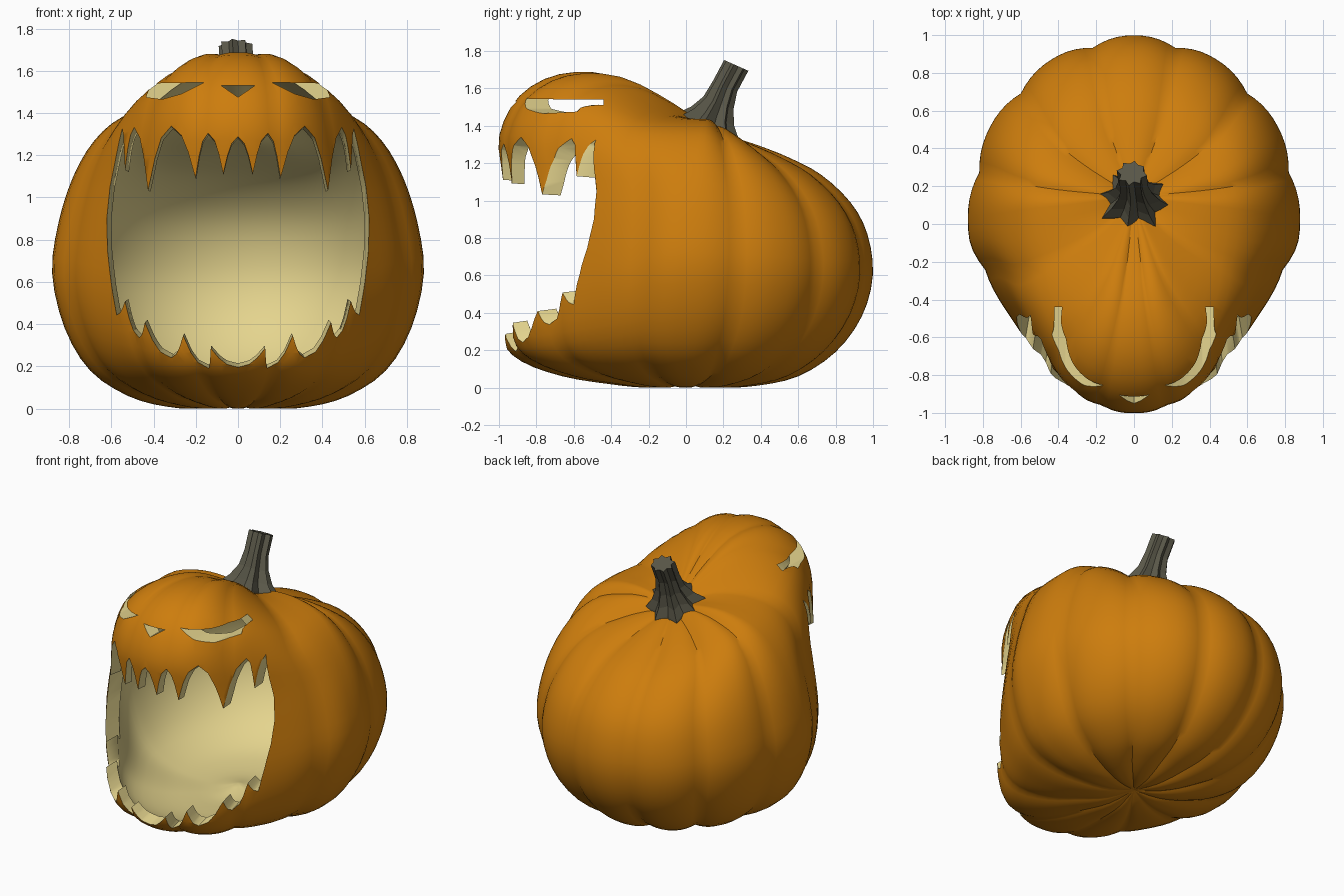
import bpy, bmesh, math
from mathutils import Vector

if "Cube" in bpy.data.objects:
    bpy.data.objects.remove(bpy.data.objects["Cube"])


def material(name, rgb):
    m = bpy.data.materials.new(name)
    m.diffuse_color = (*rgb, 1)
    m.use_nodes = True
    m.node_tree.nodes["Principled BSDF"].inputs["Base Color"].default_value = m.diffuse_color
    return m


ORANGE = material("orange_skin", (0.61, 0.205, 0.004))
CREAM = material("cream_flesh", (0.78, 0.66, 0.27))
STEM = material("dark_stem", (0.10, 0.095, 0.065))


def make_object(name, bm, mats):
    bmesh.ops.recalc_face_normals(bm, faces=bm.faces)
    me = bpy.data.meshes.new(name)
    bm.to_mesh(me)
    bm.free()
    for m in mats:
        me.materials.append(m)
    ob = bpy.data.objects.new(name, me)
    bpy.context.collection.objects.link(ob)
    return ob


def subtract(ob, cutter):
    cutter.hide_render = True
    mod = ob.modifiers.new("carve", 'BOOLEAN')
    mod.operation, mod.solver, mod.object = 'DIFFERENCE', 'EXACT', cutter
    bpy.ops.object.select_all(action='DESELECT')
    ob.select_set(True)
    bpy.context.view_layer.objects.active = ob
    bpy.ops.object.modifier_apply(modifier=mod.name)
    bpy.data.objects.remove(cutter)


def smoothstep(t):
    t = max(0.0, min(1.0, t))
    return t * t * (3 - 2 * t)


# Levels from bottom to top pole:
# axis y, back y, back z, side x, side z, front y, front z, front narrowing
LEVELS = [
    (0, 0, .03, 0, .03, 0, .03, .19),
    (0, .18, .0, .16, .0, -.20, .0, .19),
    (0, .38, .01, .34, .01, -.42, .02, .19),
    (0, .60, .06, .52, .06, -.66, .06, .19),
    (0, .80, .19, .70, .18, -.88, .14, .18),
    (.02, .94, .38, .82, .38, -.985, .26, .18),
    (.03, .999, .60, .88, .64, -.99, .50, .18),
    (.04, .97, .82, .85, .88, -.98, .85, .18),
    (.05, .88, .99, .78, 1.10, -.985, 1.12, .16),
    (.06, .72, 1.14, .68, 1.27, -.998, 1.35, .12),
    (.08, .55, 1.23, .55, 1.38, -.89, 1.56, .04),
    (.10, .40, 1.29, .37, 1.43, -.68, 1.675, 0),
    (.12, .28, 1.33, .20, 1.43, -.40, 1.67, 0),
    (.13, .20, 1.35, .08, 1.40, -.10, 1.53, 0),
    (.13, .13, 1.38, 0, 1.38, .13, 1.38, 0),
]
RIBS, PER_RIB, SUB = 12, 10, 3


def level(s):
    """Catmull-Rom interpolation between the levels."""
    i = min(int(s), len(LEVELS) - 2)
    t = s - i
    rows = [LEVELS[max(0, min(len(LEVELS) - 1, i + k))] for k in (-1, 0, 1, 2)]
    return [0.5 * (2 * b + (c - a) * t + (2 * a - 5 * b + 4 * c - d) * t * t
                   + (3 * b - a - 3 * c + d) * t ** 3) for a, b, c, d in zip(*rows)]


def skin_point(s, ang, inset):
    cy, yb, zb, xs, zs, yf, zf, narrow = level(s)
    c, sn = math.cos(ang), math.sin(ang)
    w = smoothstep(abs(sn))
    if sn >= 0:
        x, y, z = xs * c, cy + (yb - cy) * sn, zs + (zb - zs) * w
    else:
        # the front is fuller, most of all at the brow
        brow = smoothstep((s - 7.5) / 2)
        y = cy + (yf - cy) * abs(sn) ** (0.95 - 0.12 * brow)
        x = xs * math.copysign(abs(c) ** (0.93 - 0.03 * brow), c)
        x *= 1 - narrow * smoothstep((-sn - 0.08) / 0.55)
        z = zs + (zf - zs) * w
    centre = Vector((0, cy, 0.7))
    d = Vector((x, y, z)) - centre
    if inset:
        return centre + d * (1 - inset / d.length)
    # grooves between the ribs, fading out at the poles and on the front
    groove = (1 - abs(math.cos(RIBS / 2 * (ang - math.pi / 2)))) ** 1.3
    fade = min(1, math.hypot(x, y - cy) / 0.4)
    fade *= 1 - smoothstep(-sn / 0.7) * (0.35 + 0.3 * smoothstep((s - 6) / 3))
    p = centre + d * (1 - 0.036 * groove * fade)
    p.z = max(p.z, 0)
    return p


def ribbed_solid(name, inset=0, mat=0):
    bm = bmesh.new()
    n, top = RIBS * PER_RIB, (len(LEVELS) - 1) * SUB
    rings = [[bm.verts.new(skin_point(j / SUB, 2 * math.pi * i / n, inset)) for i in range(n)]
             for j in range(1, top)]
    for a, b in zip(rings, rings[1:]):
        for i in range(n):
            k = (i + 1) % n
            bm.faces.new((a[i], a[k], b[k], b[i]))
    for ring, s in ((rings[0], 0), (rings[-1], len(LEVELS) - 1)):
        pole = bm.verts.new(skin_point(s, 0, inset))
        for i in range(n):
            bm.faces.new((pole, ring[i], ring[(i + 1) % n]))
    for f in bm.faces:
        f.material_index = mat
    return make_object(name, bm, [ORANGE, CREAM])


# Pumpkin skin, hollowed by a smooth inner solid
pumpkin = ribbed_solid("pumpkin")
subtract(pumpkin, ribbed_solid("hollow_cutter", 0.085, 1))


# Face cutter: mouth with teeth, eyes and nose as tapering prisms along y
def toothed(points):
    """Alternating gap and tooth tip points, with rounded gaps."""
    out = []
    for i, (a, b) in enumerate(zip(points, points[1:])):
        gap, tip = (a, b) if i % 2 == 0 else (b, a)
        mids = [(gap[0] + u * (tip[0] - gap[0]), gap[1] + v * (tip[1] - gap[1]))
                for u, v in ((.42, .18), (.70, .5))]
        out += [a] + (mids if gap is a else mids[::-1])
    return out + [points[-1]]


upper = toothed([(0, 1.285), (.07, 1.11), (.14, 1.30), (.20, 1.09), (.31, 1.33),
                 (.42, 1.03), (.495, 1.335), (.535, 1.13), (.56, 1.335)])
cheek = [(.585, 1.18), (.608, 1.05), (.618, .9), (.61, .75), (.59, .6)]
lower = toothed([(.565, .45), (.525, .515), (.46, .345), (.43, .42), (.31, .25),
                 (.255, .355), (.14, .185), (.128, .29), (0, .19)])
half = upper + cheek + lower
mouth = half + [(-x, z) for x, z in reversed(half[1:-1])]
eye = [(.16, 1.545), (.41, 1.54), (.435, 1.475), (.36, 1.465), (.27, 1.49)]
nose = [(-.08, 1.53), (.08, 1.53), (0, 1.475)]

bm = bmesh.new()


def prism(outline, y0, y1, taper=0.0, zc=0.85):
    def section(y):
        verts = []
        for x, z in outline:
            skin_y = -0.98 + 0.48 * (abs(x) / 0.6) ** 1.7
            k = 1 - taper * (y - skin_y)
            verts.append(bm.verts.new((x * k, y, zc + (z - zc) * k)))
        return verts
    a, b = section(y0), section(y1)
    bm.faces.new(a)
    bm.faces.new(b[::-1])
    for i in range(len(a)):
        k = (i + 1) % len(a)
        bm.faces.new((a[i], b[i], b[k]))
        bm.faces.new((a[i], b[k], a[k]))


prism(mouth, -1.15, -0.29, 0.3)
prism(eye, -1.2, -0.44)
prism([(-x, z) for x, z in eye], -1.2, -0.44)
prism(nose, -1.2, -0.6)
for f in bm.faces:
    f.material_index = 1
subtract(pumpkin, make_object("face_cutter", bm, [ORANGE, CREAM]))
bpy.ops.object.shade_smooth_by_angle(angle=math.radians(40))

# Stem: ridged rings along a backward-leaning path (x, y, z, radius, ridge depth)
bm = bmesh.new()
sides, tilt = 16, math.radians(24)
rings = []
for x, y, z, r, star in [(0, .115, 1.35, .185, .13), (0, .125, 1.40, .165, .14),
                         (0, .145, 1.45, .12, .13), (0, .175, 1.52, .085, .11),
                         (-.004, .21, 1.61, .07, .09), (-.012, .27, 1.722, .07, .09)]:
    ring = []
    for i in range(sides):
        ang = 2 * math.pi * i / sides + 0.2
        rr = r * (1 + star * (1 if i % 2 else -1) + 0.08 * math.sin(3 * i))
        u, v = rr * math.cos(ang), rr * math.sin(ang) * 0.9
        ring.append(bm.verts.new((x + u, y + v * math.cos(tilt), z - v * math.sin(tilt))))
    rings.append(ring)
for a, b in zip(rings, rings[1:]):
    for i in range(sides):
        k = (i + 1) % sides
        bm.faces.new((a[i], a[k], b[k], b[i]))
bm.faces.new(rings[0][::-1])
bm.faces.new(rings[-1])
make_object("stem", bm, [STEM])
